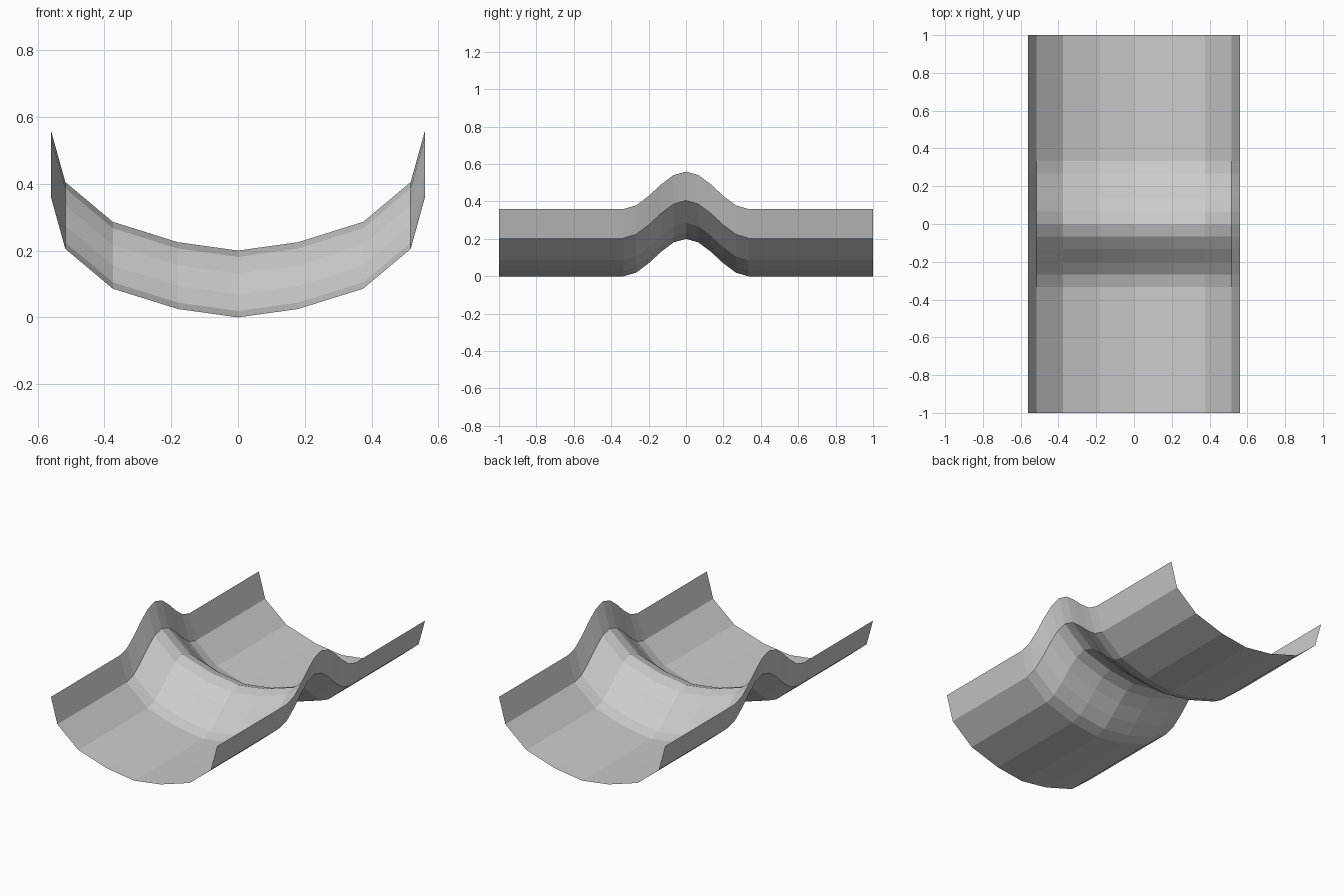
import bpy, bmesh, math

if "Cube" in bpy.data.objects:
    bpy.data.objects.remove(bpy.data.objects["Cube"])

# Half cross-section of the trough (x, z), mirrored to the other side
half = [(0, 0), (0.18, 0.025), (0.375, 0.086), (0.517, 0.205), (0.56, 0.36)]
profile = [(-x, z) for x, z in reversed(half[1:])] + half

# Stations along the length: flat runs with a cosine hump in the middle
HUMP_HALF, HUMP_HEIGHT, STEPS = 1 / 3, 0.2, 5
stations = [-1.0] + [HUMP_HALF * i / STEPS for i in range(-STEPS, STEPS + 1)] + [1.0]


def lift(y):
    if abs(y) >= HUMP_HALF:
        return 0.0
    return HUMP_HEIGHT * 0.5 * (1 + math.cos(math.pi * y / HUMP_HALF))


# Sweep the open profile along the stations as a thin sheet
bm = bmesh.new()
rows = [[bm.verts.new((x, y, z + lift(y))) for x, z in profile] for y in stations]
for a, b in zip(rows, rows[1:]):
    for i in range(len(profile) - 1):
        bm.faces.new((a[i], a[i + 1], b[i + 1], b[i]))

mesh = bpy.data.meshes.new("humped_trough")
bm.to_mesh(mesh)
bm.free()
trough = bpy.data.objects.new("humped_trough", mesh)
bpy.context.collection.objects.link(trough)
